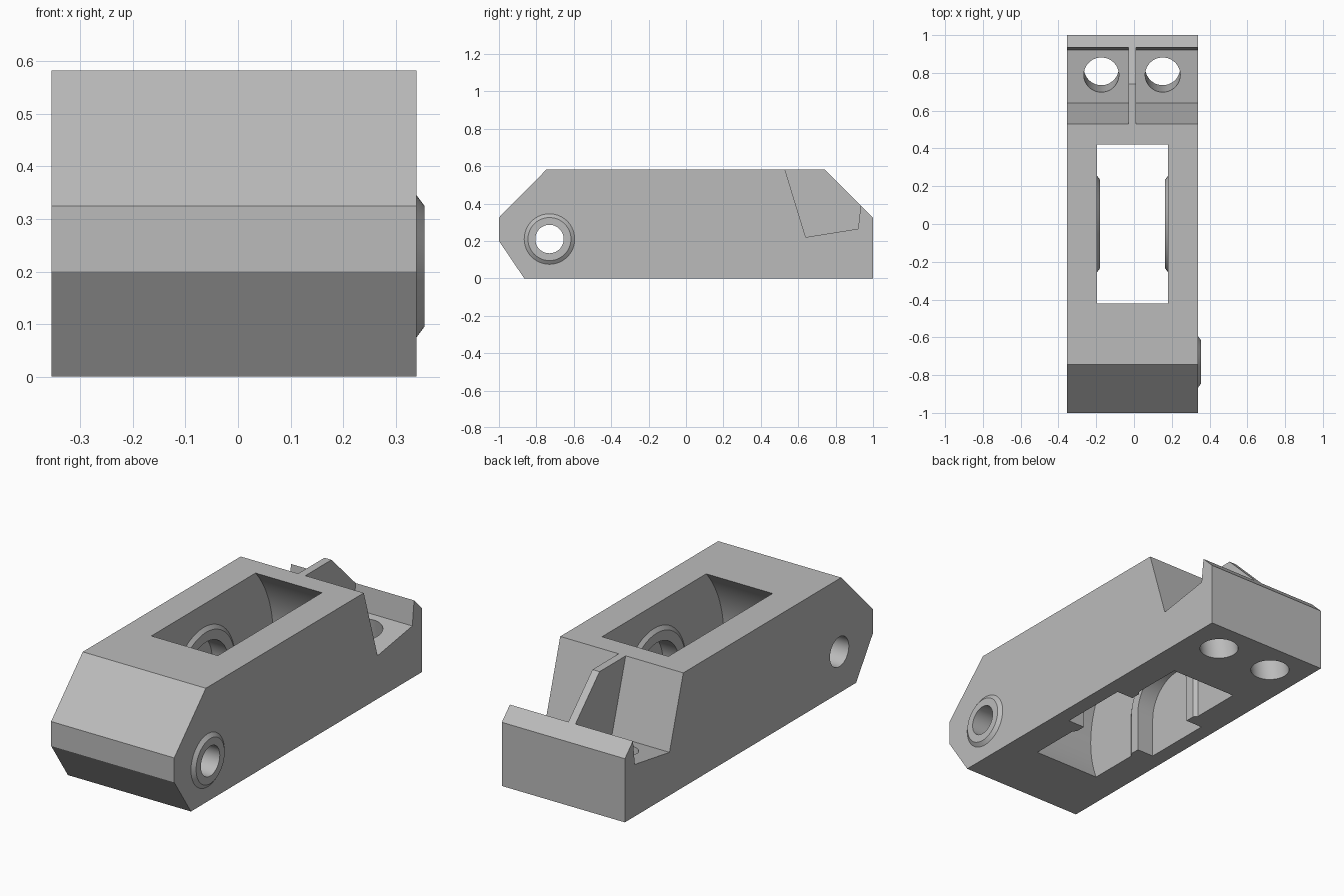
import bpy, bmesh, math

if "Cube" in bpy.data.objects:
    bpy.data.objects.remove(bpy.data.objects["Cube"])

PIVOT_Z = 0.21
grey = bpy.data.materials.new("plain_grey")
grey.diffuse_color = (0.5, 0.5, 0.5, 1)
grey.use_nodes = True
grey.node_tree.nodes["Principled BSDF"].inputs["Base Color"].default_value = grey.diffuse_color


def loft(name, prof_a, xa, prof_b, xb):
    """Solid between two matching (y, z) profiles at x = xa and x = xb."""
    bm = bmesh.new()
    a = [bm.verts.new((xa, y, z)) for y, z in prof_a]
    b = [bm.verts.new((xb, y, z)) for y, z in prof_b]
    n = len(a)
    bm.faces.new(a)
    bm.faces.new(b[::-1])
    for i in range(n):
        bm.faces.new((a[i], b[i], b[(i + 1) % n], a[(i + 1) % n]))
    bmesh.ops.recalc_face_normals(bm, faces=bm.faces)
    me = bpy.data.meshes.new(name)
    bm.to_mesh(me)
    bm.free()
    me.materials.append(grey)
    ob = bpy.data.objects.new(name, me)
    bpy.context.collection.objects.link(ob)
    return ob


def prism(name, prof, xa, xb):
    return loft(name, prof, xa, prof, xb)


def circle(cy, r, n=64):
    return [(cy + r * math.cos(2 * math.pi * i / n),
             PIVOT_Z + r * math.sin(2 * math.pi * i / n)) for i in range(n)]


def arch(r, foot, n=32):
    """Half circle with straight legs down to z = foot."""
    top = [(r * math.cos(math.pi * i / n), PIVOT_Z + r * math.sin(math.pi * i / n))
           for i in range(n + 1)]
    return top + [(-r, foot), (r, foot)]


def combine(target, tool, operation):
    mod = target.modifiers.new(operation.lower(), 'BOOLEAN')
    mod.operation, mod.object, mod.solver = operation, tool, 'EXACT'
    bpy.context.view_layer.objects.active = target
    bpy.ops.object.modifier_apply(modifier=mod.name)
    bpy.data.objects.remove(tool)


# Main block with chamfered ends
body = prism("body", [(-0.865, 0), (-1, 0.2), (-1, 0.325), (-0.745, 0.583),
                      (0.74, 0.583), (1, 0.325), (1, 0)], -0.355, 0.34)

# Round wheel cavity, leaving a tapered arch-shaped boss on each wall
cavity = prism("wheel_cavity", circle(0, 0.562, 128), -0.195, 0.18)
for wall, s in ((0.18, 1), (-0.195, -1)):
    boss = loft("axle_boss", arch(0.275, -0.7), wall + s * 0.015,
                arch(0.235, -0.7), wall - s * 0.015)
    combine(cavity, boss, 'DIFFERENCE')
combine(body, cavity, 'DIFFERENCE')

# Axle slot, open at the bottom
combine(body, prism("axle_slot", arch(0.185, -0.2), -0.275, 0.26), 'DIFFERENCE')

# Pivot boss on the right side and the hole through the nose
combine(body, loft("pivot_boss", circle(-0.73, 0.155), 0.325,
                   circle(-0.73, 0.115), 0.355), 'UNION')
combine(body, prism("pivot_hole", circle(-0.73, 0.076), -0.6, 0.6), 'DIFFERENCE')

# Rear pockets either side of a rib, each with a screw hole square to its floor
pocket = [(0.493, 0.7), (0.64, 0.22), (0.92, 0.265), (0.935, 0.395), (0.97, 0.7)]
tilt = math.atan2(0.045, 0.28)
for xa, xb, hole_x in ((-0.6, -0.03, -0.173), (0.01, 0.6, 0.152)):
    combine(body, prism("screw_pocket", pocket, xa, xb), 'DIFFERENCE')
    bpy.ops.mesh.primitive_cylinder_add(vertices=64, radius=0.093, depth=0.7,
                                        location=(hole_x, 0.79 + 0.24 * math.sin(tilt), 0.005),
                                        rotation=(tilt, 0, 0))
    combine(body, bpy.context.object, 'DIFFERENCE')

bpy.ops.object.select_all(action='DESELECT')
body.select_set(True)
bpy.context.view_layer.objects.active = body
bpy.ops.object.shade_smooth_by_angle(angle=math.radians(25))
